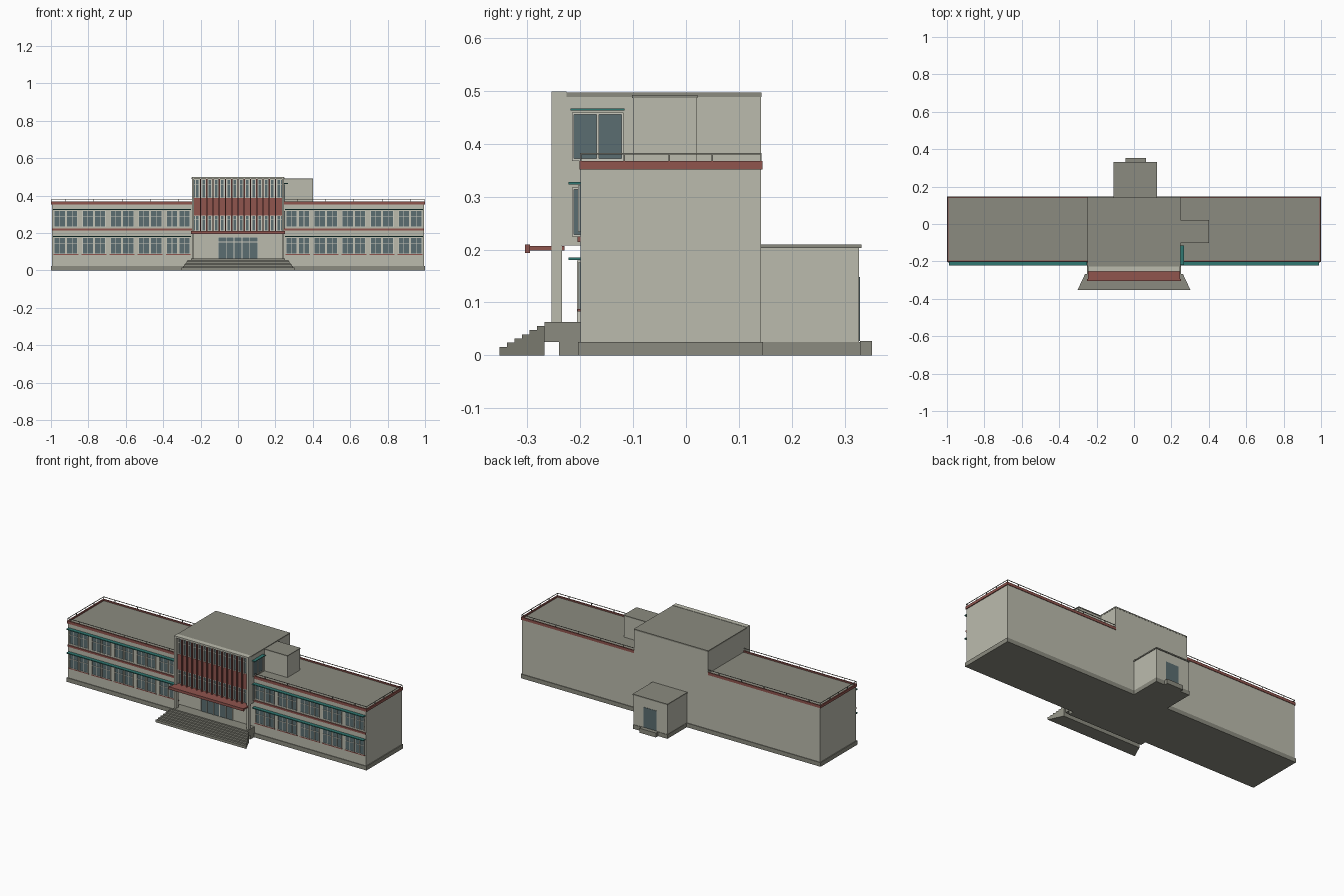
import bpy
import bmesh

if "Cube" in bpy.data.objects:
    bpy.data.objects.remove(bpy.data.objects["Cube"])


def material(name, rgb):
    m = bpy.data.materials.new(name)
    m.diffuse_color = (*rgb, 1)
    m.use_nodes = True
    m.node_tree.nodes["Principled BSDF"].inputs["Base Color"].default_value = m.diffuse_color
    return m


WALL = material("wall beige", (0.50, 0.50, 0.42))
TRIM = material("pale trim", (0.60, 0.60, 0.52))
GREY = material("roof grey", (0.26, 0.26, 0.215))
RED = material("brick red", (0.28, 0.09, 0.076))
GLASS = material("window glass", (0.105, 0.155, 0.165))
TEAL = material("teal", (0.03, 0.19, 0.17))


def build(name, mat, boxes):
    """One object made of boxes given as (x0, x1, y0, y1, z0, z1)."""
    bm = bmesh.new()
    for x0, x1, y0, y1, z0, z1 in boxes:
        vs = bmesh.ops.create_cube(bm, size=1)["verts"]
        for v in vs:
            v.co = (x1 if v.co.x > 0 else x0,
                    y1 if v.co.y > 0 else y0,
                    z1 if v.co.z > 0 else z0)
    return finish(name, mat, bm)


def finish(name, mat, bm):
    me = bpy.data.meshes.new(name)
    bm.to_mesh(me)
    bm.free()
    me.materials.append(mat)
    ob = bpy.data.objects.new(name, me)
    bpy.context.collection.objects.link(ob)
    return ob


def both(boxes):
    """Boxes plus their mirror images across x = 0."""
    return boxes + [(-b[1], -b[0], *b[2:]) for b in boxes]


FRONT, BACK, TX = -0.20, 0.142, 0.247

# Main body of the two wings
build("wings", WALL, both([(TX, 0.995, FRONT, BACK, 0.02, 0.352)]))
build("wing_plinth", GREY, both([(0, 1.0, FRONT - 0.004, BACK + 0.004, 0, 0.025)]))
build("wing_roof", GREY, both([(TX, 0.994, FRONT + 0.004, BACK - 0.002, 0.352, 0.360)]))

# Red parapet around each roof
build("parapet", RED, both([
    (TX, 1.0, FRONT - 0.002, FRONT + 0.006, 0.352, 0.368),
    (TX, 1.0, BACK - 0.004, BACK + 0.003, 0.352, 0.368),
    (0.992, 1.0, FRONT - 0.002, BACK + 0.003, 0.352, 0.368)]))

# Roof railing: top rails and posts
r = 0.0013
ys, ye, xe = FRONT + 0.001, BACK, 0.996
rail = [(TX, xe, y - r, y + r, 0.380, 0.383) for y in (ys, ye)]
rail.append((xe - r, xe + r, ys, ye, 0.380, 0.383))
posts = [(0.32 + 0.15 * i, y) for i in range(5) for y in (ys, ye)]
posts += [(xe, ys), (xe, -0.117), (xe, -0.032), (xe, 0.05), (xe, ye)]
rail += [(x - r, x + r, y - r, y + r, 0.366, 0.382) for x, y in posts]
build("roof_railing", GREY, both(rail))

# Wing windows: pairs of panes with frames and crossed glazing bars
glass, frames, sills = [], [], []
for z0, z1 in ((0.088, 0.176), (0.233, 0.321)):
    for i in range(5):
        cx = 0.32 + 0.15 * i
        for s in (-1, 1):
            x = cx + s * 0.033
            x0, x1 = x - 0.030, x + 0.030
            glass.append((x0, x1, FRONT - 0.002, FRONT + 0.002, z0, z1))
            zt = z0 + 0.62 * (z1 - z0)
            t = 0.003
            y0, y1 = FRONT - 0.004, FRONT
            frames += [(x0, x0 + t, y0, y1, z0, z1), (x1 - t, x1, y0, y1, z0, z1),
                       (x0, x1, y0, y1, z0, z0 + t), (x0, x1, y0, y1, z1 - t, z1),
                       (x - 0.0015, x + 0.0015, y0, y1, z0, z1),
                       (x0, x1, y0, y1, zt - 0.0015, zt + 0.0015)]
        if z0 < 0.2:
            sills.append((cx - 0.066, cx + 0.066, FRONT - 0.005, FRONT, z0 - 0.005, z0))
build("wing_window_glass", GLASS, both(glass))
build("wing_window_frames", TRIM, both(frames))
build("window_sills", RED, both(sills))
build("belt_course", RED, both([(TX, 0.995, FRONT - 0.005, FRONT, 0.214, 0.225)]))
build("sun_shades", TEAL, both([(TX + 0.003, 0.99, FRONT - 0.022, FRONT, z, z + 0.005)
                               for z in (0.180, 0.323)]))

# Central tower, overhanging the recessed entrance
build("tower", WALL, [(-TX, TX, FRONT, BACK, 0.02, 0.49),
                      (-TX, TX, -0.235, FRONT, 0.208, 0.49)])
build("tower_roof", GREY, [(-TX - 0.001, TX + 0.001, -0.226, BACK + 0.001, 0.489, 0.497)])
build("portal_frame", WALL, both([(TX - 0.013, TX, -0.255, -0.235, 0.06, 0.49)])
      + [(-TX, TX, -0.255, -0.226, 0.488, 0.499)])

# Tower facade: glass strips, red spandrel, red fins and pale mullions
inner = TX - 0.013
rows = ((0.212, 0.295), (0.388, 0.486))
build("facade_glass", GLASS, [(-inner, inner, -0.239, -0.234, *z) for z in rows])
build("facade_spandrel", RED, [(-inner, inner, -0.243, -0.234, 0.295, 0.388)])
bays = 14
pitch = 2 * inner / bays
build("facade_fins", RED, [(-inner + pitch * i - 0.003, -inner + pitch * i + 0.003,
                            -0.252, -0.236, 0.208, 0.488) for i in range(1, bays)])
mull = []
for i in range(bays):
    for f in (0.2, 0.8):
        x = -inner + pitch * (i + f)
        mull += [(x - 0.003, x + 0.003, -0.242, -0.236, *z) for z in rows]
for z0, z1 in rows:
    zt = z0 + 0.7 * (z1 - z0)
    mull += [(-inner, inner, -0.241, -0.236, z, z + 0.003) for z in (z0, zt, z1 - 0.003)]
build("facade_mullions", TRIM, mull)

# Windows and shade on the right flank of the tower
y0, y1 = -0.216, -0.118
side_glass, side_frame = [], []
for z0, z1 in ((0.225, 0.318), (0.368, 0.460)):
    side_glass.append((TX, TX + 0.002, y0, y1, z0, z1))
    for a, b in ((y0, y0 + 0.004), (-0.169, -0.165), (y1 - 0.004, y1)):
        side_frame.append((TX, TX + 0.005, a, b, z0, z1))
    for z in (z0, z1 - 0.004):
        side_frame.append((TX, TX + 0.005, y0, y1, z, z + 0.004))
build("flank_glass", GLASS, side_glass)
build("flank_frames", TRIM, side_frame)
build("flank_shade", TEAL, [(TX, TX + 0.02, -0.219, -0.116, 0.463, 0.467)])

# Rooftop room beside the tower
build("roof_room", WALL, [(TX, 0.40, -0.10, 0.02, 0.355, 0.487)])
build("roof_room_cap", GREY, [(TX, 0.402, -0.102, 0.022, 0.487, 0.493)])

# Entrance canopy
build("entrance_canopy", RED, [(-TX, TX, -0.300, -0.23, 0.198, 0.207),
                               (-TX - 0.003, TX + 0.003, -0.305, -0.295, 0.194, 0.210)])

# Entrance doors with panels and transom
build("door_glass", GLASS, [(-0.105, 0.105, FRONT - 0.003, FRONT, 0.063, 0.176)])
door = [(-0.105 + 0.042 * i - 0.002, -0.105 + 0.042 * i + 0.002,
         FRONT - 0.006, FRONT, 0.063, 0.178) for i in range(6)]
door += [(-0.107, 0.107, FRONT - 0.006, FRONT, z, z + 0.004) for z in (0.150, 0.175)]
build("door_frames", TRIM, door)

# Porch platform and its base
build("porch", GREY, [(-0.25, 0.25, -0.268, FRONT, 0.025, 0.063),
                      (-0.25, 0.25, -0.24, FRONT, 0, 0.026)])

# Flared entrance steps, each with slanted ends
bm = bmesh.new()
n = 6
depth = (0.353 - 0.268) / n
half = lambda y: 0.262 + 0.04 * (-0.268 - y) / 0.085
for i in range(n):
    ya = -0.353 + depth * i
    yb = ya + depth
    z = 0.016 + 0.0079 * i
    for v in bmesh.ops.create_cube(bm, size=1)["verts"]:
        y = yb if v.co.y > 0 else ya
        side = 1 if v.co.x > 0 else -1
        top = v.co.z > 0
        v.co = (side * half(y), y, z if top else 0)
finish("entrance_steps", GREY, bm)

# Rear annex with door and step
build("annex", WALL, [(-0.105, 0.120, BACK, 0.327, 0.02, 0.204)])
build("annex_plinth", GREY, [(-0.107, 0.122, BACK, 0.330, 0, 0.025)])
build("annex_roof", GREY, [(-0.109, 0.124, BACK, 0.332, 0.203, 0.210)])
build("annex_door", GLASS, [(-0.033, 0.053, 0.326, 0.329, 0.027, 0.148)])
build("annex_step", GREY, [(-0.045, 0.065, 0.329, 0.352, 0, 0.027)])
